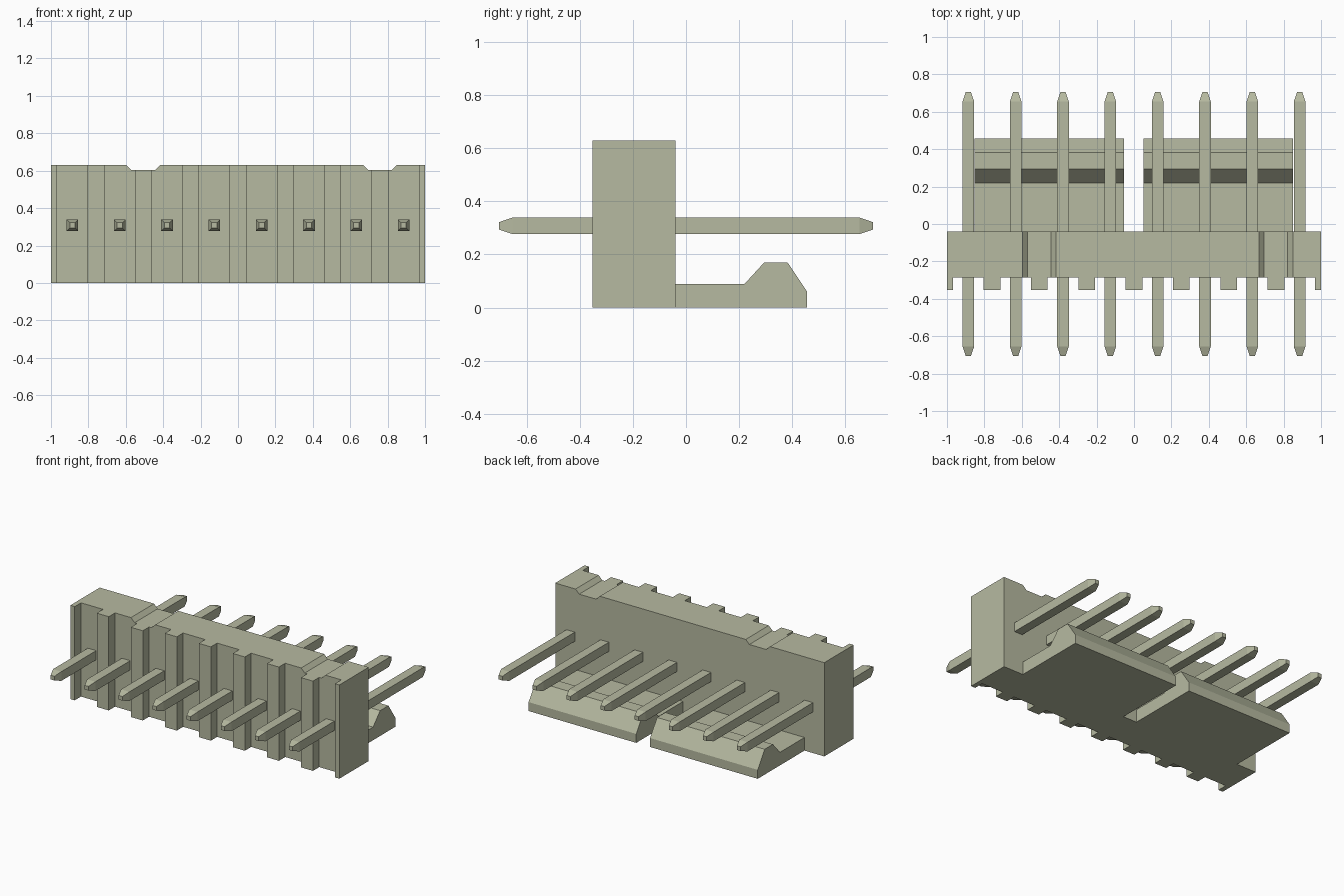
import bpy
import bmesh

if "Cube" in bpy.data.objects:
    bpy.data.objects.remove(bpy.data.objects["Cube"])

PITCH = 0.253
PINS = [(i - 3.5) * PITCH for i in range(8)]
BACK, FRONT, SLOT = -0.04, -0.352, -0.285   # housing depths along y
HEIGHT = 0.63

beige = bpy.data.materials.new("beige plastic")
COLOUR = (0.47, 0.49, 0.355, 1)
beige.diffuse_color = COLOUR
beige.use_nodes = True
beige.node_tree.nodes["Principled BSDF"].inputs["Base Color"].default_value = COLOUR


def finish(name, bm):
    bmesh.ops.recalc_face_normals(bm, faces=bm.faces)
    mesh = bpy.data.meshes.new(name)
    bm.to_mesh(mesh)
    bm.free()
    mesh.materials.append(beige)
    obj = bpy.data.objects.new(name, mesh)
    bpy.context.collection.objects.link(obj)
    return obj


def loft(name, rings):
    """Join rings of equal point count and cap both ends."""
    bm = bmesh.new()
    loops = [[bm.verts.new(p) for p in ring] for ring in rings]
    n = len(loops[0])
    for a, b in zip(loops, loops[1:]):
        for i in range(n):
            j = (i + 1) % n
            bm.faces.new((a[i], a[j], b[j], b[i]))
    bm.faces.new(loops[0])
    bm.faces.new(loops[-1])
    return finish(name, bm)


# Housing: comb-shaped plan with one slot per pin
plan = [(1, BACK), (-1, BACK), (-1, FRONT)]
for x in PINS:
    a, b = x - 0.082, x + 0.082
    plan += [(a, FRONT), (a, SLOT), (b, SLOT), (b, FRONT)]
plan.append((1, FRONT))
housing = loft("housing", [[(x, y, z) for x, y in plan] for z in (0, HEIGHT)])

# Two shallow sloped notches across the top of the housing
for x in ((PINS[1] + PINS[2]) / 2, (PINS[6] + PINS[7]) / 2):
    notch = [(-0.18, 0.71), (-0.063, 0.603), (0.063, 0.603), (0.18, 0.71)]
    notch[0] = (-0.063 - 0.1, 0.603 + 0.1)
    notch[3] = (0.063 + 0.1, 0.603 + 0.1)
    cutter = loft("notch_cutter", [[(x + u, y, z) for u, z in notch] for y in (-0.6, 0.2)])
    cutter.hide_render = True
    cut = housing.modifiers.new("notch", "BOOLEAN")
    cut.operation = "DIFFERENCE"
    cut.solver = "EXACT"
    cut.object = cutter
    bpy.context.view_layer.objects.active = housing
    bpy.ops.object.modifier_apply(modifier=cut.name)
    bpy.data.objects.remove(cutter)

# Locking ramps behind the housing, split by a central gap
ramp = [(BACK, 0), (0.457, 0), (0.457, 0.06), (0.383, 0.17),
        (0.295, 0.17), (0.22, 0.088), (BACK, 0.088)]
for name, x0, x1 in (("right_locking_ramp", -0.853, -0.053),
                     ("left_locking_ramp", 0.05, 0.85)):
    loft(name, [[(x, y, z) for y, z in ramp] for x in (x0, x1)])

# Square pins with tapered ends
STATIONS = [(-0.705, 0.014), (-0.655, 0.031), (0.655, 0.031), (0.705, 0.014)]
CORNERS = [(-1, -1), (1, -1), (1, 1), (-1, 1)]
for i, x in enumerate(PINS):
    loft(f"pin_{i + 1}", [[(x + u * h, y, 0.308 + v * h) for u, v in CORNERS]
                          for y, h in STATIONS])
